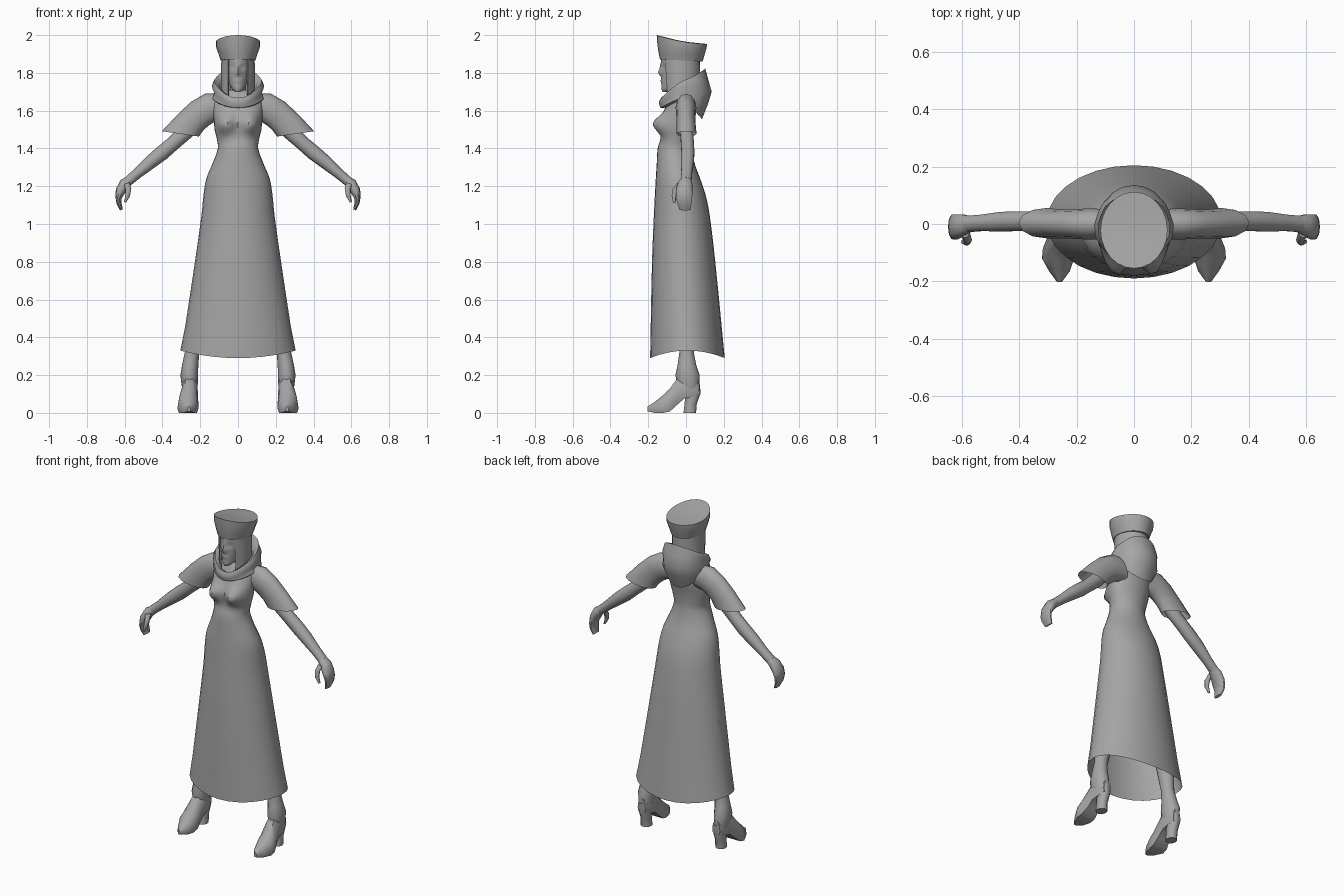
import bpy, bmesh, math
from mathutils import Vector

if "Cube" in bpy.data.objects:
    bpy.data.objects.remove(bpy.data.objects["Cube"])

grey = bpy.data.materials.new("plain_grey")
grey.diffuse_color = (0.38, 0.38, 0.38, 1)
grey.use_nodes = True
grey.node_tree.nodes["Principled BSDF"].inputs["Base Color"].default_value = grey.diffuse_color


def loft(name, rings, cap=(True, True), closed=True, mirror=False, angle=50):
    """Skin a list of point rings and shade the result."""
    bm = bmesh.new()
    vs = [[bm.verts.new(p) for p in r] for r in rings]
    n = len(rings[0])
    for a, b in zip(vs, vs[1:]):
        for i in range(n if closed else n - 1):
            j = (i + 1) % n
            bm.faces.new((a[i], a[j], b[j], b[i]))
    if cap[0]:
        bm.faces.new(vs[0])
    if cap[1]:
        bm.faces.new(vs[-1])
    bmesh.ops.recalc_face_normals(bm, faces=bm.faces)
    me = bpy.data.meshes.new(name)
    bm.to_mesh(me)
    bm.free()
    me.materials.append(grey)
    ob = bpy.data.objects.new(name, me)
    bpy.context.collection.objects.link(ob)
    if mirror:
        ob.modifiers.new("Mirror", "MIRROR").use_mirror_merge = False
    bpy.context.view_layer.objects.active = ob
    ob.select_set(True)
    bpy.ops.object.shade_smooth_by_angle(angle=math.radians(angle))
    ob.select_set(False)
    return ob


def ellipse(c, a, b, n):
    c, a, b = Vector(c), Vector(a), Vector(b)
    return [c + a * math.cos(t) + b * math.sin(t)
            for t in (2 * math.pi * i / n for i in range(n))]


def tube(name, path, n=10, mirror=True):
    """Path entries: x, y, z, radius in the xz plane, radius along y."""
    rings = []
    for i, (x, y, z, r, ry) in enumerate(path):
        p, q = path[max(i - 1, 0)], path[min(i + 1, len(path) - 1)]
        d = Vector((q[0] - p[0], 0, q[2] - p[2])).normalized()
        rings.append(ellipse((x, y, z), (-d.z * r, 0, d.x * r), (0, ry, 0), n))
    return loft(name, rings, mirror=mirror)


def refine(rows, k):
    """Smooth in-between rows."""
    out = []
    for i in range(len(rows) - 1):
        p = [rows[max(min(i + j, len(rows) - 1), 0)] for j in (-1, 0, 1, 2)]
        for s in range(k):
            t = s / k
            row = []
            for a, b, c, d in zip(*p):
                # tangents limited by local spacing in z
                m1 = (c - a) / max(p[2][0] - p[0][0], 1e-6)
                m2 = (d - b) / max(p[3][0] - p[1][0], 1e-6)
                h = p[2][0] - p[1][0]
                row.append((2*t**3 - 3*t*t + 1)*b + (t**3 - 2*t*t + t)*h*m1
                           + (3*t*t - 2*t**3)*c + (t**3 - t*t)*h*m2)
            out.append(row)
    return out + [rows[-1]]


def column(name, rows, n, k, bumps=(), hem=0, cap=(True, True)):
    """Rows: z, half width, front y, back y. Bumps push the front surface."""
    rings = []
    for ri, (z, w, yf, yb) in enumerate(refine(rows, k)):
        ring = ellipse((0, (yf + yb) / 2, z), (w, 0, 0), (0, (yb - yf) / 2, 0), n)
        mid = (yf + yb) / 2
        for p in ring:
            if p.y < mid + 1e-4:
                f = min(1, (mid - p.y) / (mid - yf) * 1.8)
                for bx, bz, sx, sz, dy in bumps:
                    p.y += f * dy * math.exp(-((abs(p.x) - bx) / sx)**2
                                             - ((z - bz) / sz)**2)
            if hem and ri == 0:
                p.z += hem * (p.x / w)**2
        rings.append(ring)
    return loft(name, rings, cap)


# Dress: open hem, hips, waist, bust and shoulders
column("dress", [
    (.29, .305, -.19, .205), (.80, .228, -.18, .155), (1.05, .193, -.17, .125),
    (1.15, .183, -.165, .105), (1.24, .168, -.16, .075), (1.32, .135, -.155, .046),
    (1.40, .107, -.15, .03), (1.45, .112, -.135, .03), (1.50, .124, -.13, .035),
    (1.55, .128, -.125, .045), (1.60, .132, -.115, .05), (1.65, .13, -.095, .055),
    (1.69, .10, -.075, .05), (1.71, .05, -.06, .03)],
    28, 3, bumps=[(.068, 1.53, .045, .05, -.062)], hem=.04, cap=(False, True))

# Sleeves: flared, open at the cuff
sleeve = [((.09, 0, 1.62), (.02, 0, .07), .05), ((.15, 0, 1.615), (.025, 0, .075), .055),
          ((.20, 0, 1.585), (.048, 0, .062), .052), ((.25, 0, 1.54), (.07, 0, .04), .05),
          ((.305, .003, 1.477), (.098, 0, .014), .053)]
loft("sleeves", [ellipse(c, a, (0, b, 0), 12) for c, a, b in sleeve],
     cap=(True, False), mirror=True)

# Arms, curled hands and thumbs
tube("arms", [(.19, 0, 1.58, .04, .035), (.28, .003, 1.485, .042, .036),
              (.345, .008, 1.425, .038, .036), (.40, .01, 1.378, .040, .036),
              (.46, .008, 1.33, .036, .036), (.53, .004, 1.27, .028, .03),
              (.58, 0, 1.228, .026, .03)])
tube("hands", [(.57, 0, 1.235, .024, .028), (.60, -.005, 1.212, .030, .04),
               (.622, -.01, 1.175, .027, .046), (.632, -.01, 1.14, .017, .045),
               (.63, -.008, 1.11, .013, .04), (.617, -.005, 1.075, .008, .03)])
tube("thumbs", [(.59, -.03, 1.215, .018, .018), (.580, -.055, 1.185, .015, .016),
                (.584, -.064, 1.15, .012, .012), (.598, -.062, 1.115, .006, .007)], 8)

# Legs
legs = [(.17, .0, .75, .065, .07), (.215, .005, .50, .052, .055),
        (.243, .003, .32, .038, .038), (.253, .005, .25, .043, .05),
        (.258, .008, .20, .047, .064), (.256, .012, .15, .043, .06),
        (.254, .02, .10, .036, .045)]
tube("legs", legs, 12)

# Shoes: pointed toe running up to the instep: y, bottom, top, centre x, half width
shoe = [(-.203, .008, .035, .26, .008), (-.165, 0, .062, .26, .036),
        (-.12, 0, .10, .265, .056), (-.085, .008, .135, .263, .055),
        (-.05, .04, .185, .258, .046), (-.01, .075, .21, .256, .044),
        (.035, .085, .20, .254, .040), (.07, .10, .18, .254, .026)]
rings = []
for y, zb, zt, xc, w in shoe:
    h = zt - zb
    rings.append([Vector((xc + px * w, y, zb + pz * h)) for px, pz in
                  ((-.85, 0), (.85, 0), (1, .25), (.85, .65), (.4, .95),
                   (-.4, .95), (-.85, .65), (-1, .25))])
loft("shoes", rings, mirror=True)
loft("shoe_heels", [ellipse((.254, y, z), (w, 0, 0), (0, d, 0), 10) for y, z, w, d in
                    ((.02, 0, .032, .035), (.025, .05, .030, .034),
                     (.036, .10, .034, .042), (.035, .15, .036, .042))], mirror=True)

# Neck and head, with nose, eye sockets and lips
column("neck", [(1.62, .052, -.085, .02), (1.67, .044, -.075, .025),
                (1.76, .042, -.06, .03)], 14, 2)
column("head", [(1.70, .014, -.125, -.085), (1.715, .032, -.13, -.04),
                (1.75, .05, -.13, .02), (1.79, .062, -.13, .05),
                (1.84, .068, -.132, .06), (1.90, .07, -.13, .06)], 36, 4,
       bumps=[(0, 1.80, .011, .016, -.018), (0, 1.83, .008, .02, -.007),
              (.027, 1.832, .014, .011, .010), (0, 1.757, .018, .007, -.006)])

# Hair: long side locks wrapping round the back of the head
rings = []
for z, w, yf, yb in ((1.67, .090, -.115, .07), (1.78, .090, -.125, .074),
                     (1.89, .088, -.13, .076)):
    for_ring = []
    for i in range(17):
        t = math.radians(36 + 288 * i / 16)
        for_ring.append(Vector((w * math.sin(t), (yf + yb) / 2 - (yb - yf) / 2 * math.cos(t), z)))
    inner = [Vector((p.x * .88, p.y * .9 - .002, p.z)) for p in reversed(for_ring)]
    rings.append(for_ring + inner)
loft("hair", rings, cap=(False, False))


# Hat: flaring brimless cap whose crown slopes down to the back
def hat_ring(w, yf, yb, zf, zb, sag=0.0, n=24):
    ring = ellipse((0, (yf + yb) / 2, 0), (w, 0, 0), (0, (yb - yf) / 2, 0), n)
    for p in ring:
        t = (p.y - yf) / (yb - yf)
        p.z = zf + (zb - zf) * t - sag * 4 * t * (1 - t)
    return ring


loft("hat", [hat_ring(.092, -.138, .088, 1.872, 1.86),
             hat_ring(.104, -.146, .098, 1.91, 1.895),
             hat_ring(.117, -.152, .108, 1.955, 1.93, .004),
             hat_ring(.117, -.155, .112, 2.0, 1.953, .010),
             hat_ring(.075, -.105, .065, 1.988, 1.958, .006),
             hat_ring(.03, -.05, .01, 1.974, 1.963)], angle=35)

# Cowl: draped collar, low at the front and gathered into a hood behind
# Per strand: front (y, z), side (x, z), back (y, z)
cowl = [((-.098, 1.635), (.085, 1.69), (.055, 1.70)),
        ((-.118, 1.662), (.098, 1.745), (.075, 1.79)),
        ((-.132, 1.668), (.125, 1.765), (.102, 1.822)),
        ((-.142, 1.65), (.138, 1.735), (.118, 1.765)),
        ((-.143, 1.635), (.124, 1.70), (.136, 1.70)),
        ((-.135, 1.615), (.138, 1.675), (.118, 1.64)),
        ((-.115, 1.615), (.11, 1.635), (.085, 1.555)),
        ((-.09, 1.625), (.08, 1.64), (.045, 1.60))]
rings = []
for i in range(20):
    t = 2 * math.pi * i / 20
    c, s = math.cos(t), math.sin(t)
    fold = 1 + .035 * math.cos(5 * t)
    ring = []
    for f, sd, b in cowl:
        end = f if c > 0 else b
        ring.append(Vector((sd[0] * s * (1 + (fold - 1) * abs(s)), end[0] * abs(c),
                            sd[1] + (end[1] - sd[1]) * abs(c)**1.3)))
    rings.append(ring)
loft("cowl", rings + [rings[0]], cap=(False, False), angle=60)
bm = bmesh.new()
me = bpy.data.objects["cowl"].data
bm.from_mesh(me)
bmesh.ops.remove_doubles(bm, verts=bm.verts, dist=1e-4)
bmesh.ops.recalc_face_normals(bm, faces=bm.faces)
bm.to_mesh(me)
bm.free()
